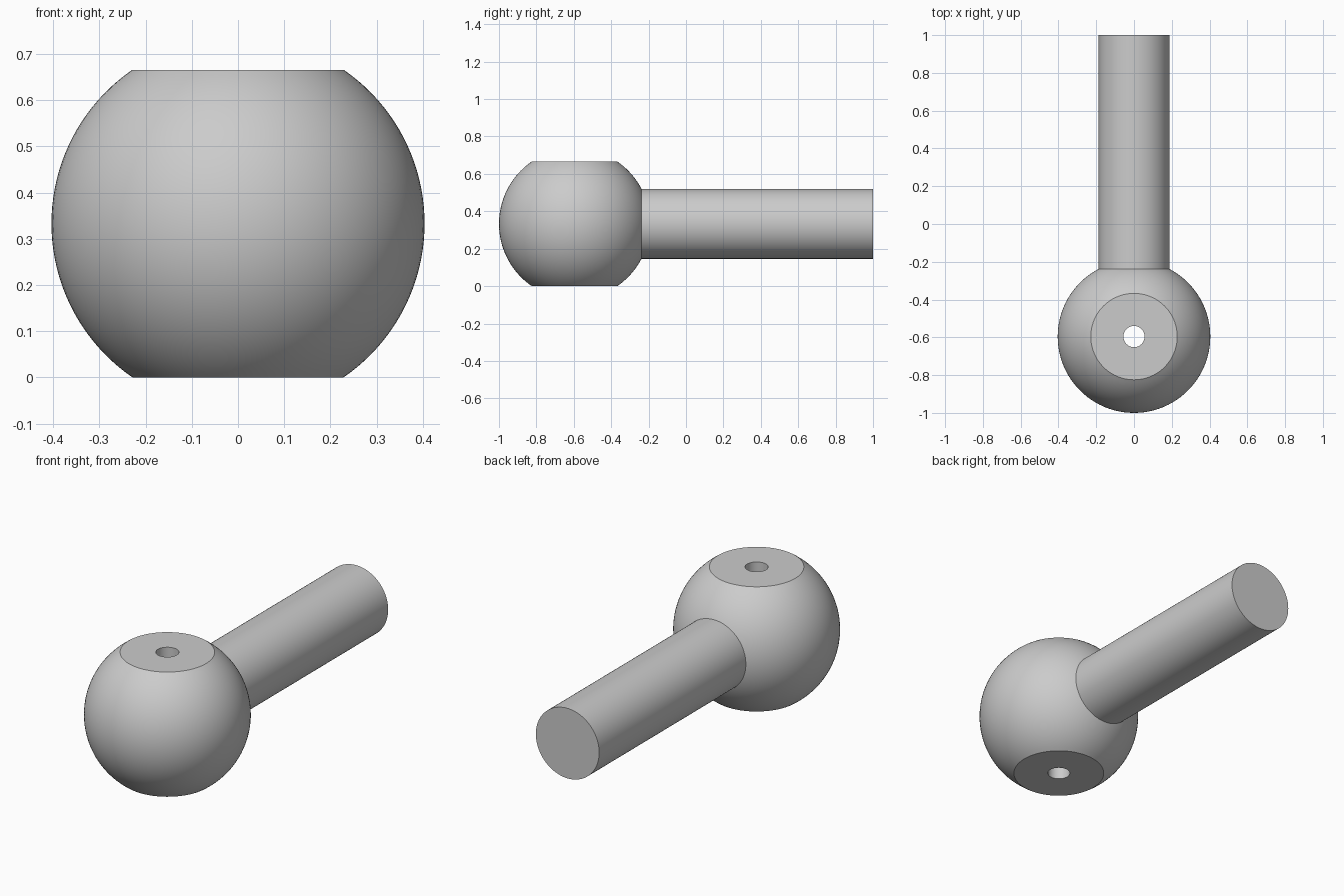
import bpy, bmesh, math
from mathutils import Matrix, Vector

cube = bpy.data.objects.get("Cube")
if cube:
    bpy.data.objects.remove(cube, do_unlink=True)

BALL_R, HALF_H, HOLE_R, ROD_R = 0.404, 0.333, 0.056, 0.187
CENTRE = Vector((0, BALL_R - 1, HALF_H))
SEGMENTS = 96

grey = bpy.data.materials.new("plain grey")
grey.use_nodes = True
colour = (0.6, 0.6, 0.6, 1)
grey.diffuse_color = colour
grey.node_tree.nodes["Principled BSDF"].inputs["Base Color"].default_value = colour


def lathe(name, profile, matrix, closed=False):
    """Spin a (radius, height) profile around the z axis, then place it."""
    bm = bmesh.new()
    verts = [bm.verts.new((r, 0, z)) for r, z in profile]
    edges = [bm.edges.new(pair) for pair in zip(verts, verts[1:])]
    if closed:
        edges.append(bm.edges.new((verts[-1], verts[0])))
    bmesh.ops.spin(bm, geom=verts + edges, axis=(0, 0, 1), cent=(0, 0, 0),
                   angle=math.tau, steps=SEGMENTS, use_merge=True)
    bmesh.ops.remove_doubles(bm, verts=bm.verts, dist=1e-5)
    bmesh.ops.recalc_face_normals(bm, faces=bm.faces)
    bm.transform(matrix)
    mesh = bpy.data.meshes.new(name)
    bm.to_mesh(mesh)
    bm.free()
    mesh.materials.append(grey)
    obj = bpy.data.objects.new(name, mesh)
    bpy.context.collection.objects.link(obj)
    bpy.ops.object.select_all(action='DESELECT')
    obj.select_set(True)
    bpy.context.view_layer.objects.active = obj
    bpy.ops.object.shade_smooth_by_angle(angle=math.radians(25))
    return obj


# Ball with flat top and bottom and a hole straight through
limit = math.asin(HALF_H / BALL_R)
steps = 40
arc = [(BALL_R * math.cos(a), BALL_R * math.sin(a))
       for a in (limit * (2 * i / steps - 1) for i in range(steps + 1))]
ball_profile = [(HOLE_R, -HALF_H)] + arc + [(HOLE_R, HALF_H)]
lathe("ball_end", ball_profile, Matrix.Translation(CENTRE), closed=True)

# Round handle, its front end buried a little in the ball
start = math.sqrt(BALL_R ** 2 - ROD_R ** 2) - 0.03
end = 1 - CENTRE.y
turn = Matrix.Rotation(math.radians(-90), 4, 'X')
lathe("handle", [(0, start), (ROD_R, start), (ROD_R, end), (0, end)],
      Matrix.Translation(CENTRE) @ turn)
